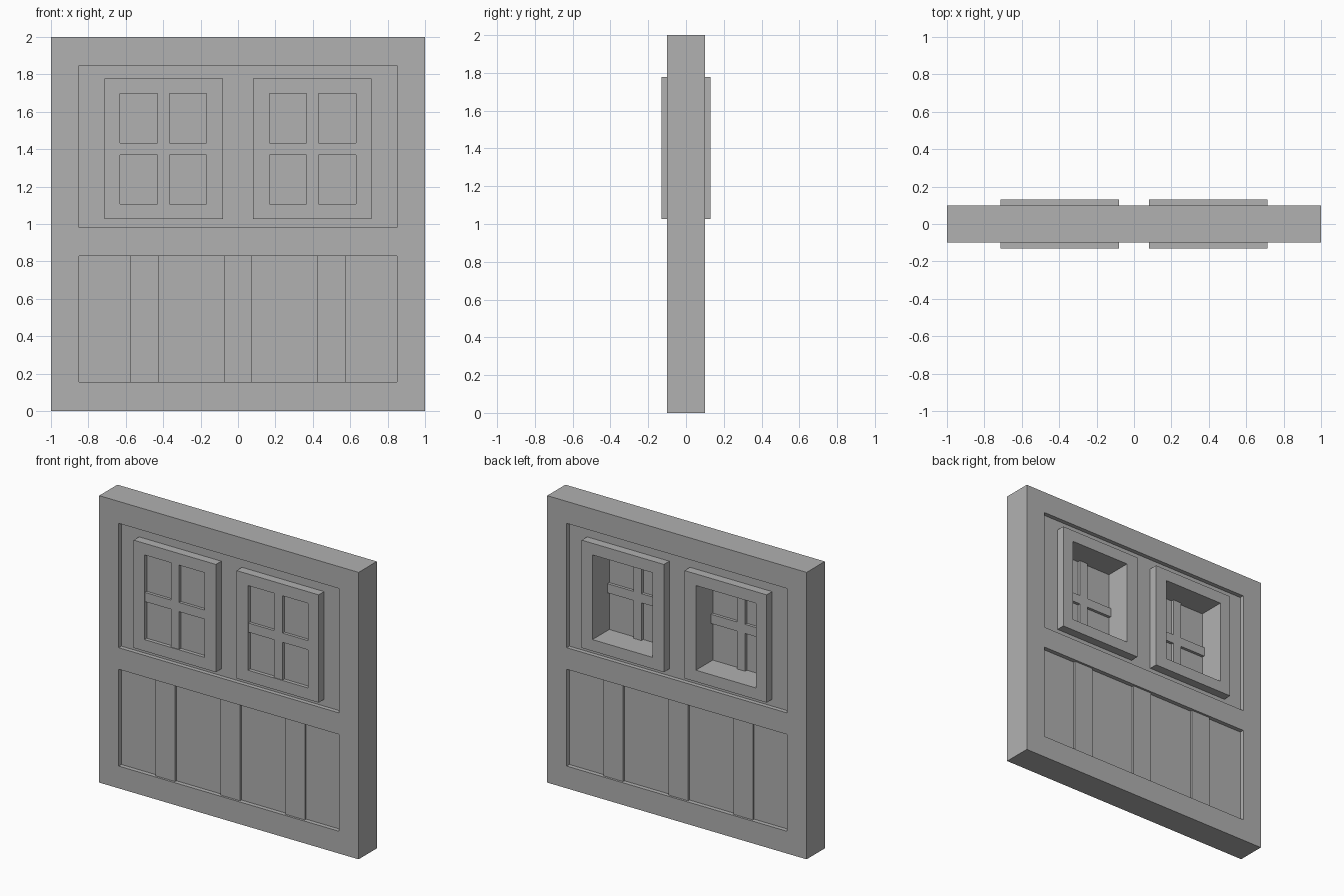
import bpy
import bmesh
from mathutils import Matrix, Vector

cube = bpy.data.objects.get("Cube")
if cube:
    bpy.data.objects.remove(cube, do_unlink=True)

# Single plain grey for the whole wall
grey = bpy.data.materials.new("plain grey")
grey.use_nodes = True
color = (0.44, 0.44, 0.44, 1)
grey.diffuse_color = color
grey.node_tree.nodes["Principled BSDF"].inputs["Base Color"].default_value = color


def add_boxes(name, boxes):
    """One object from boxes given as (x range, y range, z range)."""
    bm = bmesh.new()
    for ranges in boxes:
        low, high = (Vector(corner) for corner in zip(*ranges))
        place = Matrix.Translation((low + high) / 2) @ Matrix.Diagonal((high - low).to_4d())
        bmesh.ops.create_cube(bm, size=1, matrix=place)
    mesh = bpy.data.meshes.new(name)
    bm.to_mesh(mesh)
    bm.free()
    mesh.materials.append(grey)
    obj = bpy.data.objects.new(name, mesh)
    bpy.context.collection.objects.link(obj)
    return obj


def both(depth):
    return (-depth, depth)


# Depths of the layers, and the outlines shared by neighbouring parts
FRAME, PANEL, BOARD, CASING = 0.1, 0.07, 0.085, 0.13
INNER = 0.85
LOWER, UPPER = (0.155, 0.83), (0.98, 1.847)
WIN_X, WIN_Z = (0.08, 0.713), (1.027, 1.778)
HOLE_X, HOLE_Z = (0.168, 0.63), (1.107, 1.697)

# Main frame
for side, sign in (("left", 1), ("right", -1)):
    add_boxes(f"{side}_stile", [(sorted((sign * INNER, sign)), both(FRAME), (0, 2))])
for name, z in (("bottom_rail", (0, LOWER[0])),
                ("middle_rail", (LOWER[1], UPPER[0])),
                ("top_rail", (UPPER[1], 2))):
    add_boxes(name, [(both(INNER), both(FRAME), z)])

# Lower panel with raised vertical boards on both faces
add_boxes("lower_panel", [(both(INNER), both(PANEL), LOWER)])
add_boxes("lower_boards", [((x - 0.075, x + 0.075), both(BOARD), LOWER)
                           for x in (-0.5, 0, 0.5)])

# Upper panel, left open around the windows
add_boxes("upper_panel", [
    (both(INNER), both(PANEL), (WIN_Z[1], UPPER[1])),
    (both(INNER), both(PANEL), (UPPER[0], WIN_Z[0])),
    (both(WIN_X[0]), both(PANEL), WIN_Z),
    ((WIN_X[1], INNER), both(PANEL), WIN_Z),
    ((-INNER, -WIN_X[1]), both(PANEL), WIN_Z),
])

# Windows: casing, pane near the front, and crossed glazing bars
for side, sign in (("left", 1), ("right", -1)):
    def span(a, b):
        return sorted((sign * a, sign * b))

    add_boxes(f"{side}_window_casing", [
        (span(WIN_X[0], HOLE_X[0]), both(CASING), WIN_Z),
        (span(HOLE_X[1], WIN_X[1]), both(CASING), WIN_Z),
        (span(*HOLE_X), both(CASING), (WIN_Z[0], HOLE_Z[0])),
        (span(*HOLE_X), both(CASING), (HOLE_Z[1], WIN_Z[1])),
    ])
    add_boxes(f"{side}_window_pane", [(span(*HOLE_X), (-0.105, -0.055), HOLE_Z)])
    bar_y = (-0.125, -0.035)
    cross_z = (1.37, 1.434)
    add_boxes(f"{side}_glazing_bars", [
        (span(*HOLE_X), bar_y, cross_z),
        (span(0.367, 0.431), bar_y, (HOLE_Z[0], cross_z[0])),
        (span(0.367, 0.431), bar_y, (cross_z[1], HOLE_Z[1])),
    ])
